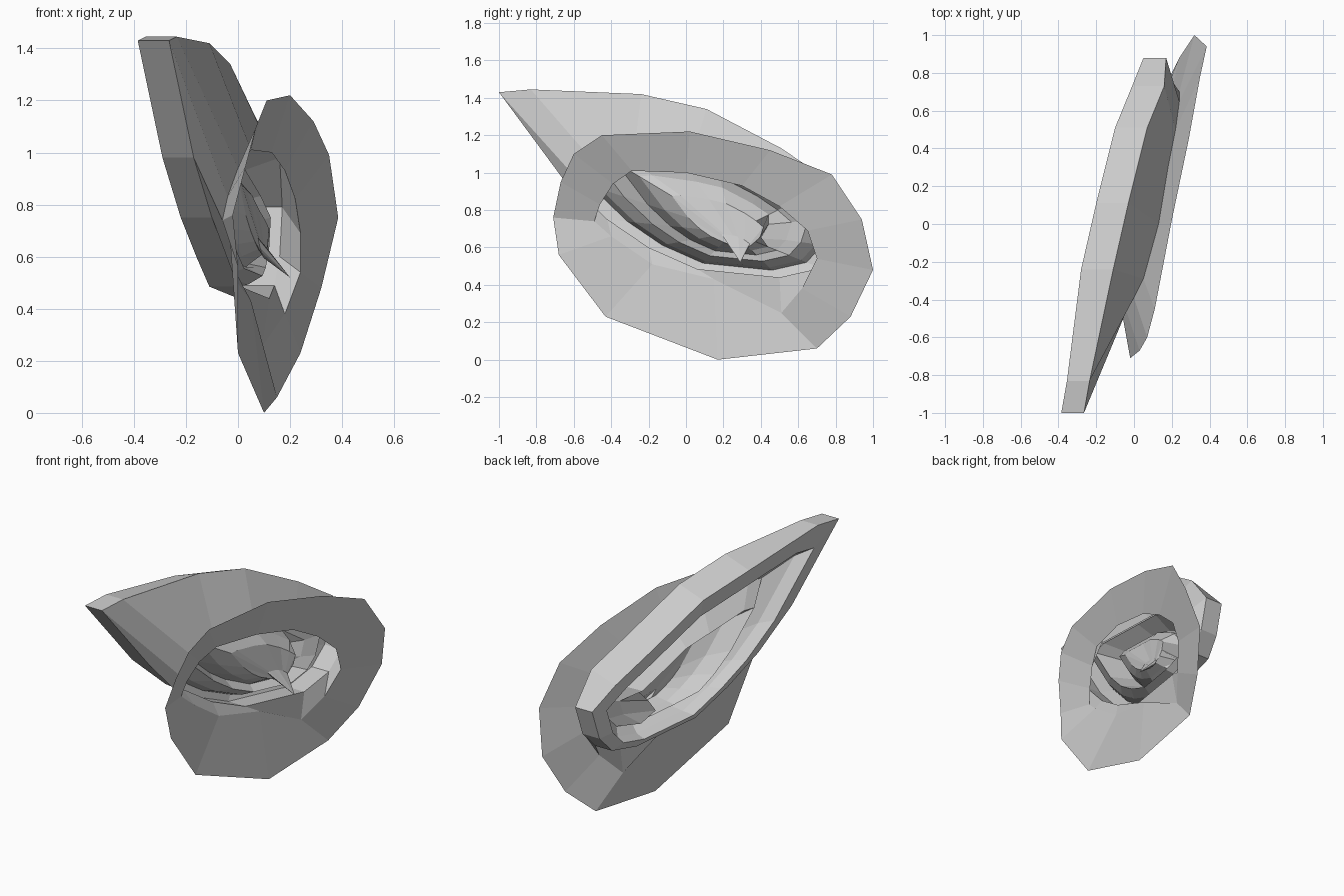
import bpy
import bmesh
from mathutils import Vector as V

if "Cube" in bpy.data.objects:
    bpy.data.objects.remove(bpy.data.objects["Cube"])

# Cross-section loops (x, y, z), all 14 points, same order around the ear
SKIN_EDGE = [(0, -.68, .56), (-.02, -.71, .76), (.03, -.67, .95), (.07, -.60, 1.10),
             (.11, -.45, 1.20), (.20, .02, 1.22), (.29, .45, 1.12), (.35, .78, .99),
             (.385, .94, .75), (.32, 1.0, .48), (.24, .88, .23), (.15, .70, .06),
             (.10, .17, 0), (0, -.43, .23)]
EAR_ROOT = [(-.03, -.40, .66), (-.06, -.49, .74), (-.04, -.46, .83), (0, -.39, .94),
            (.05, -.29, 1.01), (.13, 0, 1.0), (.18, .30, .93), (.22, .50, .82),
            (.24, .65, .69), (.24, .70, .54), (.18, .62, .38), (.09, .51, .25),
            (.05, .15, .43), (-.01, -.18, .51)]
RIM = [(-.22, -.42, .75), (-.29, -.66, .98), (-.385, -1, 1.43), (-.355, -.83, 1.445),
       (-.28, -.24, 1.36), (-.20, .11, 1.28), (-.10, .51, 1.07), (-.01, .73, .92),
       (.05, .88, .79), (.04, .82, .60), (.02, .72, .49), (0, .50, .44),
       (-.11, .06, .485), (-.16, -.20, .60)]
CENTER = V((-.10, .25, .68))


def loft(name, rings, end=None):
    """Skin a stack of closed loops, optionally closing to a point."""
    bm = bmesh.new()
    loops = [[bm.verts.new(p) for p in ring] for ring in rings]
    n = len(loops[0])
    for a, b in zip(loops, loops[1:]):
        for i in range(n):
            j = (i + 1) % n
            bm.faces.new((a[i], a[j], b[j], b[i]))
    if end:
        tip = bm.verts.new(end)
        for i in range(n):
            bm.faces.new((loops[-1][i], loops[-1][(i + 1) % n], tip))
    mesh = bpy.data.meshes.new(name)
    bm.to_mesh(mesh)
    bm.free()
    obj = bpy.data.objects.new(name, mesh)
    bpy.context.collection.objects.link(obj)
    return obj


def inset(scale, depth, bumps=None, shift=(0, 0)):
    """Shrink the rim toward the ear centre and sink it into the head."""
    move = V((depth, *shift))
    ring = [CENTER + (V(p) - CENTER) * scale + move for p in RIM]
    for i, offset in (bumps or {}).items():
        ring[i] += V(offset)
    return ring


# Skin patch around the ear
loft("head_skin", [SKIN_EDGE, EAR_ROOT])

# Back edge of the rim: thicker along the upper side
rim_back = []
for x, y, z in RIM:
    upper = y > -.5 and z > .85
    rim_back.append((x + (.17 if upper else .12), y, z + (.06 if upper else 0)))

# Pointed ear: back wall, rim, groove, inner fold, bowl and ear canal
loft("pointed_ear", [
    EAR_ROOT,
    rim_back,
    RIM,
    inset(.84, -.01),
    inset(.78, .06),
    inset(.64, .13),
    # raised inner fold along the upper side, flat near the lower front
    inset(.50, .02, {8: (.08, 0, 0), 9: (.08, 0, 0), 11: (.06, 0, 0), 12: (.06, 0, 0)}),
    # small flap in front of the canal
    inset(.40, .12, {8: (-.12, -.06, 0), 9: (-.14, -.08, 0), 10: (-.06, 0, 0)}),
    inset(.26, .18),
    inset(.08, .20, shift=(.04, -.07)),
], end=(.20, .29, .52))
